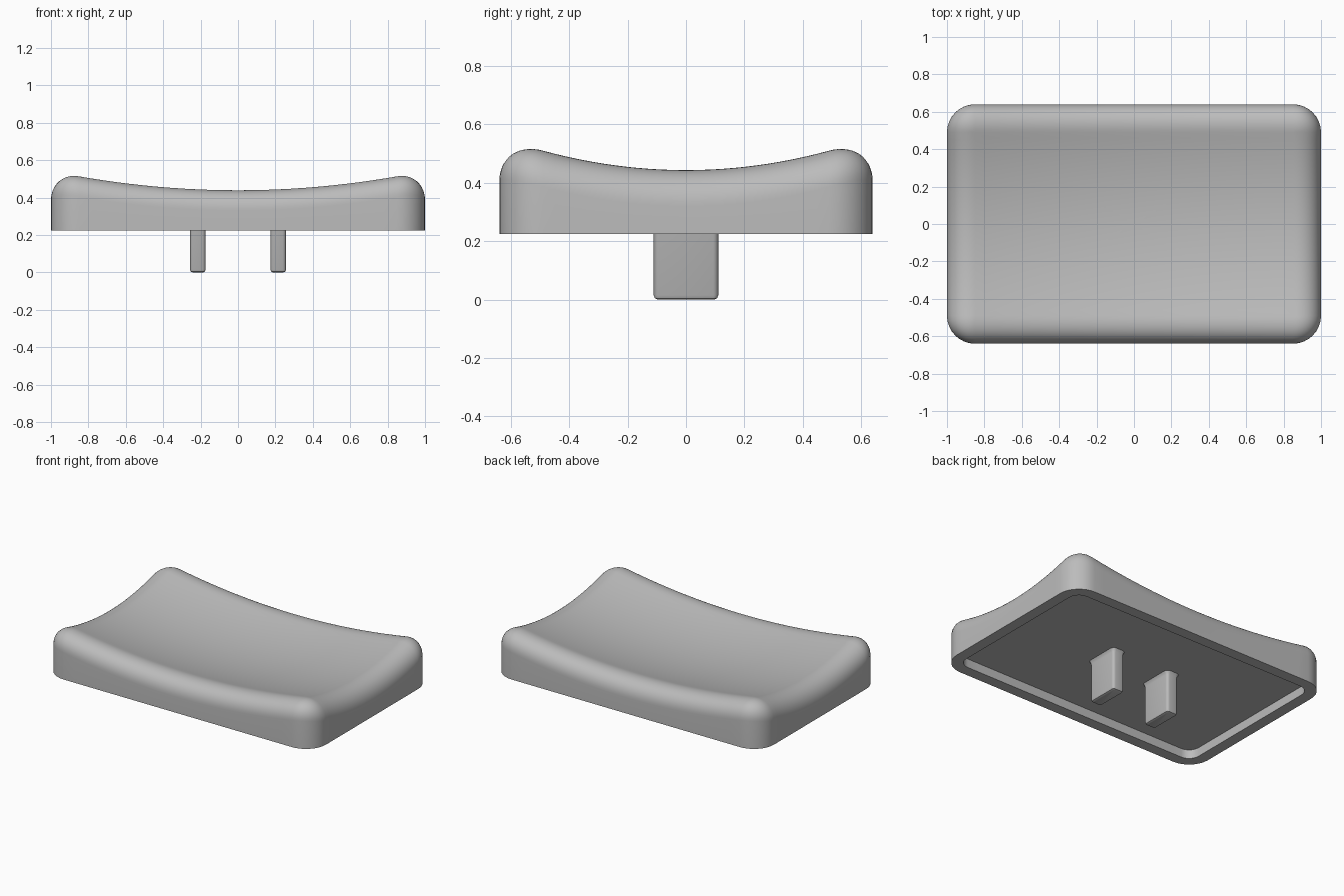
import bpy, bmesh
from math import sin, cos, pi

default = bpy.data.objects.get("Cube")
if default:
    bpy.data.objects.remove(default, do_unlink=True)

HX, HY = 1.0, 0.64          # half size of the cap
R = 0.15                    # corner and top-edge radius
BASE, CEILING, RIM = 0.225, 0.285, 0.075

grey = bpy.data.materials.new("plain grey")
grey.use_nodes = True
grey.diffuse_color = (0.5, 0.5, 0.5, 1)
grey.node_tree.nodes["Principled BSDF"].inputs["Base Color"].default_value = (0.5, 0.5, 0.5, 1)


def rounded_rect(hx, hy, r, arc=8, side=24):
    """Counter-clockwise outline with corner arcs and evenly split sides."""
    cx, cy = hx - r, hy - r
    corners = [(cx, cy), (-cx, cy), (-cx, -cy), (cx, -cy)]
    points = []
    for q, (x, y) in enumerate(corners):
        for k in range(arc + 1):
            a = (q + k / arc) * pi / 2
            points.append((x + r * cos(a), y + r * sin(a)))
        ex, ey = points[-1]
        nx, ny = corners[(q + 1) % 4]
        a = (q + 1) * pi / 2
        nx, ny = nx + r * cos(a), ny + r * sin(a)
        for k in range(1, side):
            t = k / side
            points.append((ex + (nx - ex) * t, ey + (ny - ey) * t))
    return points


def loft(name, rings, cap_last=False):
    """Skin a list of equal-length point rings, closing the first one."""
    bm = bmesh.new()
    rows = [[bm.verts.new(p) for p in ring] for ring in rings]
    n = len(rows[0])
    for a, b in zip(rows, rows[1:]):
        for i in range(n):
            j = (i + 1) % n
            bm.faces.new((a[i], a[j], b[j], b[i]))
    bm.faces.new(rows[0][::-1])
    if cap_last:
        bm.faces.new(rows[-1])
    bmesh.ops.remove_doubles(bm, verts=bm.verts, dist=0.0001)
    bmesh.ops.recalc_face_normals(bm, faces=bm.faces)
    mesh = bpy.data.meshes.new(name)
    bm.to_mesh(mesh)
    bm.free()
    mesh.materials.append(grey)
    obj = bpy.data.objects.new(name, mesh)
    bpy.context.collection.objects.link(obj)
    bpy.ops.object.select_all(action='DESELECT')
    obj.select_set(True)
    bpy.context.view_layer.objects.active = obj
    bpy.ops.object.shade_smooth_by_angle(angle=pi / 6)
    return obj


def dish(x, y):
    """Height of the hollowed top."""
    return 0.367 + 0.103 * x * x + 0.277 * y * y


def flat(points, z):
    return [(x, y, z) for x, y in points]


# Cap: recessed underside, rim, wall, rounded edge, then the dished top
inner = rounded_rect(HX - RIM, HY - RIM, R - RIM)
rings = [flat(inner, CEILING), flat(inner, BASE), flat(rounded_rect(HX, HY, R), BASE)]
STEPS = 14
for k in range(STEPS + 1):
    t = k / STEPS * pi / 2
    d = R * (1 - cos(t))
    outline = rounded_rect(HX - d, HY - d, R - d)
    rings.append([(x, y, dish(x, y) - R * (1 - sin(t))) for x, y in outline])
panel = rounded_rect(HX - R, HY - R, 0)
for k in range(15, -1, -1):
    s = k / 16
    rings.append([(x * s, y * s, dish(x * s, y * s)) for x, y in panel])
loft("key_cap", rings)

# Two mounting prongs with rounded tips and a slight flare at the root
for name, cx in (("left_prong", 0.215), ("right_prong", -0.215)):
    rings = []
    for grow, z in ((-0.015, 0), (-0.0045, 0.0045), (0, 0.015),
                    (0, 0.26), (0.004, 0.275), (0.013, CEILING + 0.005)):
        outline = rounded_rect(0.042 + grow, 0.111 + grow, 0.018 + grow, 4, 1)
        rings.append([(x + cx, y, z) for x, y in outline])
    loft(name, rings, cap_last=True)
